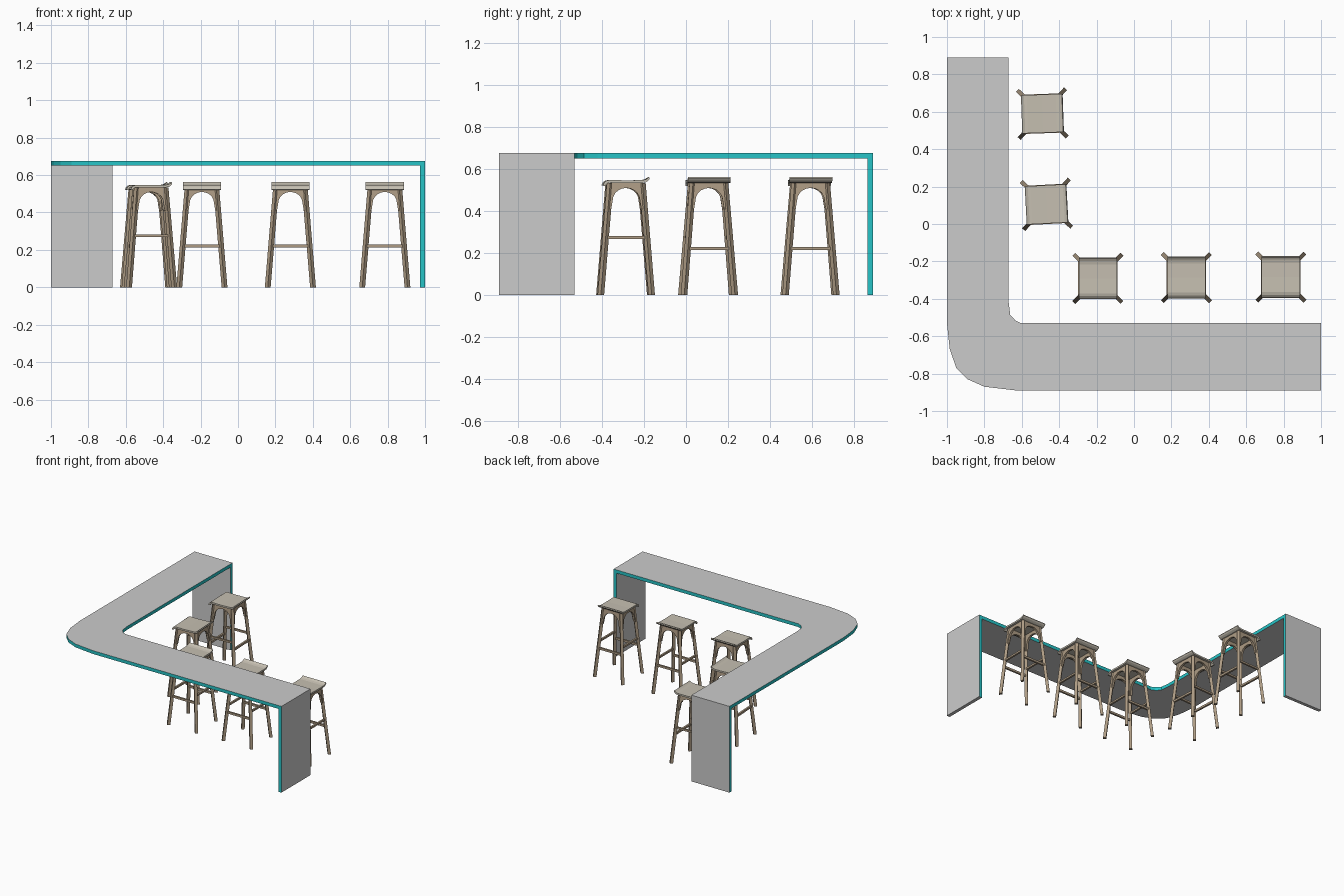
import bpy, bmesh, math
from mathutils import Matrix, Vector

if "Cube" in bpy.data.objects:
    bpy.data.objects.remove(bpy.data.objects["Cube"])


def material(name, rgb):
    m = bpy.data.materials.new(name)
    m.diffuse_color = (*rgb, 1)
    m.use_nodes = True
    m.node_tree.nodes["Principled BSDF"].inputs["Base Color"].default_value = m.diffuse_color
    return m


GREY = material("grey_laminate", (0.6, 0.6, 0.6))
TEAL = material("teal_edge", (0.02, 0.55, 0.57))
WOOD = material("dark_wood", (0.42, 0.33, 0.23))
SEAT = material("seat_wood", (0.56, 0.52, 0.44))


def prism(bm, ring, offset):
    """Solid from a closed planar ring swept along an offset."""
    f = bm.faces.new([bm.verts.new(p) for p in ring])
    ext = bmesh.ops.extrude_face_region(bm, geom=[f], use_keep_orig=True)
    bmesh.ops.translate(bm, vec=offset,
                        verts=[v for v in ext["geom"] if isinstance(v, bmesh.types.BMVert)])


def box(bm, lo, hi):
    prism(bm, [(lo[0], lo[1], lo[2]), (hi[0], lo[1], lo[2]),
               (hi[0], hi[1], lo[2]), (lo[0], hi[1], lo[2])], (0, 0, hi[2] - lo[2]))


def finish(bm, name, mats):
    bmesh.ops.recalc_face_normals(bm, faces=bm.faces)
    me = bpy.data.meshes.new(name)
    bm.to_mesh(me)
    bm.free()
    for m in mats:
        me.materials.append(m)
    return me


def place(name, me, matrix=Matrix()):
    ob = bpy.data.objects.new(name, me)
    bpy.context.collection.objects.link(ob)
    ob.matrix_world = matrix
    return ob


# L-shaped counter top: rounded outer and inner corner, teal long edges
outline = [(-1, 0.89), (-1, -0.53), (-0.985, -0.67), (-0.95, -0.77), (-0.89, -0.83),
           (-0.80, -0.87), (-0.63, -0.89), (1, -0.89), (1, -0.53), (-0.605, -0.53),
           (-0.635, -0.515), (-0.662, -0.485), (-0.67, -0.42), (-0.67, 0.89)]
bm = bmesh.new()
prism(bm, [(x, y, 0.65) for x, y in outline], (0, 0, 0.026))
bm.normal_update()
for f in bm.faces:
    c = f.calc_center_median()
    if abs(f.normal.z) < 0.5 and c.x < 0.99 and c.y < 0.88:
        f.material_index = 1
place("counter_top", finish(bm, "counter_top", [GREY, TEAL]))

# End panels, teal on their narrow upright edges
for name, lo, hi, axis in (("right_end_panel", (0.974, -0.89, 0), (1, -0.53, 0.65), 1),
                           ("back_end_panel", (-1, 0.864, 0), (-0.67, 0.89, 0.65), 0)):
    bm = bmesh.new()
    box(bm, lo, hi)
    bm.normal_update()
    for f in bm.faces:
        f.material_index = int(abs(f.normal[axis]) > 0.5)
    place(name, finish(bm, name, [GREY, TEAL]))


def splay(z):
    """Leg centre offset from the stool axis at height z."""
    return 0.121 - 0.083 * z


# Saddle seat: front lip rolls down, back lip turns up
top = [(-0.111, 0.522), (-0.106, 0.535), (-0.095, 0.544), (-0.08, 0.548), (0.0, 0.546),
       (0.075, 0.547), (0.093, 0.551), (0.103, 0.557), (0.108, 0.562)]
low = [(0.112, 0.555), (0.105, 0.545), (0.093, 0.537), (0.075, 0.534), (0.0, 0.533),
       (-0.08, 0.535), (-0.09, 0.532), (-0.097, 0.526), (-0.1, 0.520)]
bm = bmesh.new()
prism(bm, [(-0.102, y, z) for y, z in top + low], (0.204, 0, 0))
seat_mesh = finish(bm, "seat", [SEAT])

# Four splayed legs with diamond section
bm = bmesh.new()
W, H = 0.0155, 0.533
for sx in (-1, 1):
    for sy in (-1, 1):
        rings = []
        for z in (0, H):
            s = splay(z)
            rings.append([bm.verts.new((sx * s + dx, sy * s + dy, z))
                          for dx, dy in ((W, 0), (0, W), (-W, 0), (0, -W))])
        a, b = rings
        bm.faces.new(a)
        bm.faces.new(b)
        for i in range(4):
            j = (i + 1) % 4
            bm.faces.new((a[i], a[j], b[j], b[i]))
leg_mesh = finish(bm, "legs", [WOOD])

# Arched aprons joining the leg tops on all four sides
bm = bmesh.new()
arch = [(0.065 * math.cos(math.pi * i / 10), 0.45 + 0.06 * math.sin(math.pi * i / 10))
        for i in range(11)]
prof = [(splay(H), H), (splay(0.41), 0.41), (splay(0.41) - W, 0.41)] + arch + \
       [(W - splay(0.41), 0.41), (-splay(0.41), 0.41), (-splay(H), H)]
for k in range(4):
    R = Matrix.Rotation(k * math.pi / 2, 3, 'Z')
    prism(bm, [R @ Vector((u, splay(z) - 0.008, z)) for u, z in prof], R @ Vector((0, 0.016, 0)))
apron_mesh = finish(bm, "arched_apron", [WOOD])

# Foot rails: low pair across, higher pair front to back
bm = bmesh.new()
for s in (-1, 1):
    a, b = splay(0.222), splay(0.275)
    box(bm, (-a, s * a - 0.007, 0.214), (a, s * a + 0.007, 0.230))
    box(bm, (s * b - 0.007, -b, 0.268), (s * b + 0.007, b, 0.282))
rail_mesh = finish(bm, "foot_rails", [WOOD])

# Five stools: three along the front arm, two along the left arm
stools = [(0.785, -0.284, 0), (0.28, -0.287, 0), (-0.193, -0.291, 0),
          (-0.468, 0.105, -87), (-0.49, 0.59, -88)]
for n, (x, y, deg) in enumerate(stools, 1):
    M = Matrix.Translation((x, y, 0)) @ Matrix.Rotation(math.radians(deg), 4, 'Z')
    for part in (seat_mesh, leg_mesh, apron_mesh, rail_mesh):
        place(f"stool_{n}_{part.name}", part, M)
